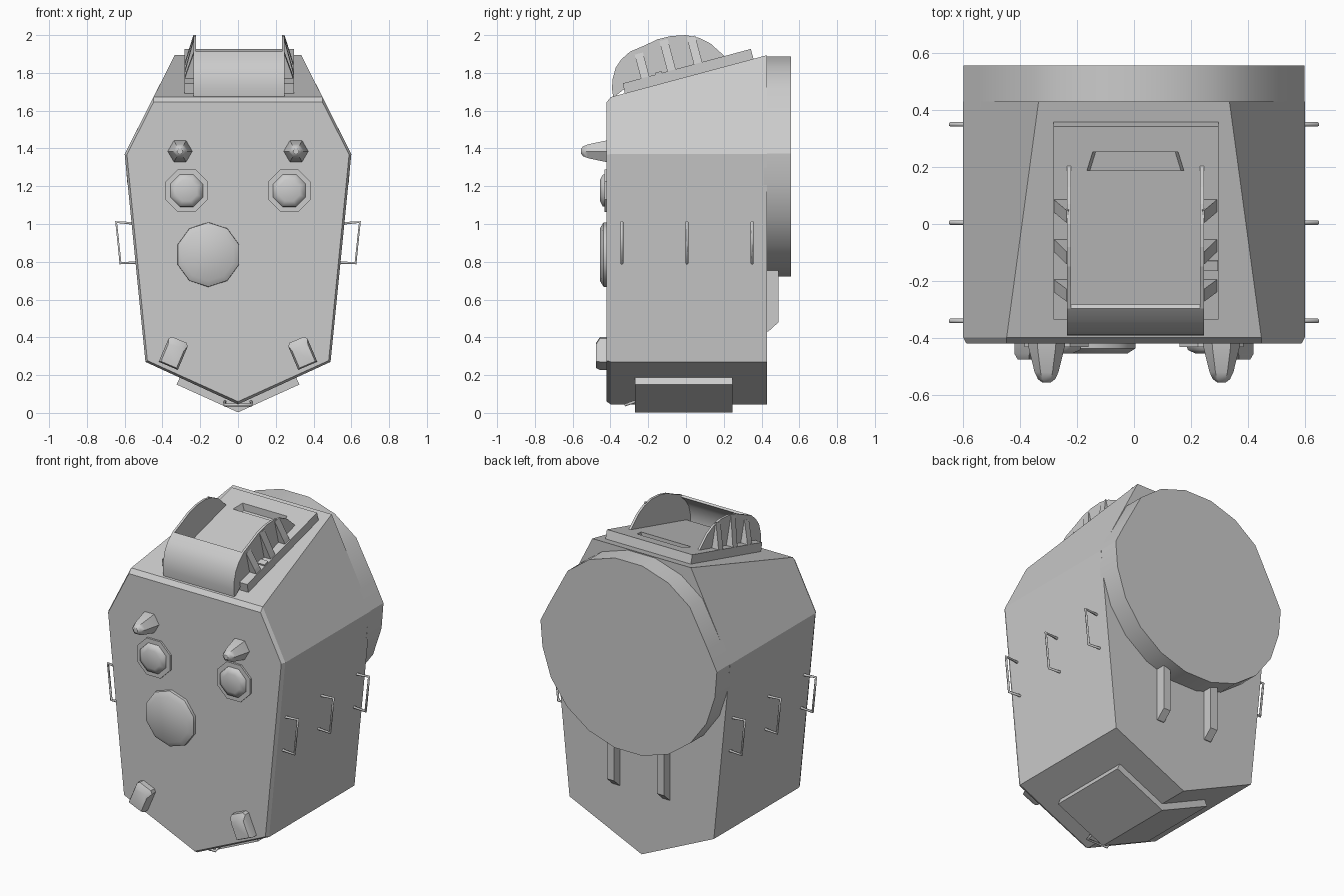
import bpy, bmesh, math
from mathutils import Vector

if "Cube" in bpy.data.objects:
    bpy.data.objects.remove(bpy.data.objects["Cube"])

SLOPE = 0.2687


def roof(y):
    return 1.672 + (y + 0.4) * SLOPE


def loft(name, loops, smooth=None):
    """Skin matching closed loops of 3D points and cap both ends."""
    bm = bmesh.new()
    rings = [[bm.verts.new(p) for p in loop] for loop in loops]
    n = len(rings[0])
    for a, b in zip(rings, rings[1:]):
        for i in range(n):
            j = (i + 1) % n
            bm.faces.new((a[i], a[j], b[j], b[i]))
    bm.faces.new(rings[0])
    bm.faces.new(rings[-1])
    bmesh.ops.recalc_face_normals(bm, faces=bm.faces)
    me = bpy.data.meshes.new(name)
    bm.to_mesh(me)
    bm.free()
    ob = bpy.data.objects.new(name, me)
    bpy.context.collection.objects.link(ob)
    if smooth:
        bpy.ops.object.select_all(action='DESELECT')
        ob.select_set(True)
        bpy.context.view_layer.objects.active = ob
        bpy.ops.object.shade_smooth_by_angle(angle=math.radians(smooth))
    return ob


def along_y(name, pts, y0, y1, smooth=None):
    return loft(name, [[(x, y, z) for x, z in pts] for y in (y0, y1)], smooth)


def along_x(name, pts, x0, x1, smooth=None):
    return loft(name, [[(x, y, z) for y, z in pts] for x in (x0, x1)], smooth)


def lathe(name, cx, cz, sides, rings, turn=0.0, smooth=40):
    """Low-poly turned part on the front; rings are (y, radius)."""
    ang = [2 * math.pi * (i + turn) / sides for i in range(sides)]
    return loft(name, [[(cx + r * math.cos(a), y, cz + r * math.sin(a)) for a in ang]
                       for y, r in rings], smooth)


def wire(name, pts, r):
    cu = bpy.data.curves.new(name, 'CURVE')
    cu.dimensions = '3D'
    cu.bevel_depth = r
    cu.bevel_resolution = 1
    cu.use_fill_caps = True
    sp = cu.splines.new('POLY')
    sp.points.add(len(pts) - 1)
    for p, co in zip(sp.points, pts):
        p.co = (*co, 1)
    ob = bpy.data.objects.new(name, cu)
    bpy.context.collection.objects.link(ob)
    return ob


def mirrored(half):
    """Right-hand outline from bottom to top, completed on the left."""
    return half + [(-x, z) for x, z in reversed(half) if abs(x) > 1e-6]


# Main body: coffin outline with chamfered front and sloping roof
sections = [
    (-0.42, [(0, 0.06), (0.48, 0.277), (0.588, 1.368), (0.447, 1.645)]),
    (-0.398, [(0, 0.045), (0.49, 0.27), (0.60, 1.37), (0.447, 1.672)]),
    (0.43, [(0, 0.045), (0.49, 0.27), (0.60, 1.37), (0.335, 1.894)])]
loft("body", [[(x, y, z) for x, z in mirrored(h)] for y, h in sections])

# Large rear drum, trimmed flush with the body sides
half = []
for i in range(10):
    a = math.radians(-81 + 18 * i)
    half.append((0.593 * math.cos(a), 1.305 + 0.59 * math.sin(a)))
half[5] = (0.599, 1.372)
half[6] = (0.54, 1.489)
half[7] = (0.415, 1.722)
along_y("rear_drum", mirrored(half), 0.41, 0.556, 30)

# Rear struts below the drum
for s in (-1, 1):
    along_x("rear_strut", [(0.42, 0.43), (0.435, 0.43), (0.49, 0.48), (0.49, 0.80), (0.42, 0.80)],
            s * 0.17 - 0.024, s * 0.17 + 0.024)

# V-shaped keel plate
along_y("keel_plate", [(0, 0.003), (0.325, 0.15), (0.305, 0.194), (0, 0.06),
                       (-0.305, 0.194), (-0.325, 0.15)], -0.27, 0.245)
wire("keel_loop", [(-0.07, -0.27, 0.06), (-0.07, -0.32, 0.042),
                   (0.07, -0.32, 0.042), (0.07, -0.27, 0.06)], 0.008)

# Side grab handles, front knobs, round lamps and feet
for s in (-1, 1):
    for y in (-0.34, 0.005, 0.35):
        wire("grab_handle", [(s * 0.55, y, 1.003), (s * 0.645, y, 1.01),
                             (s * 0.622, y, 0.792), (s * 0.53, y, 0.797)], 0.008)
    lathe("front_knob", s * 0.307, 1.385, 6,
          [(-0.41, 0.066), (-0.43, 0.064), (-0.52, 0.042), (-0.545, 0.03), (-0.556, 0.015)])
    lathe("lamp_rim", s * 0.272, 1.177, 8, [(-0.41, 0.122), (-0.432, 0.122)], 0.5, 20)
    lathe("lamp_lens", s * 0.272, 1.177, 8,
          [(-0.425, 0.095), (-0.442, 0.09), (-0.455, 0.06)], 0.5, 50)
    foot = []
    for w, z0, z1, y in ((0.055, -0.075, 0.075, -0.41), (0.055, -0.075, 0.075, -0.455),
                         (0.045, -0.068, 0.045, -0.476)):
        ring = []
        for u, v in ((-w, z0), (w, z0), (w, z1 - 0.015), (w - 0.015, z1),
                     (0.015 - w, z1), (-w, z1 - 0.015)):
            t = s * math.radians(23)
            ring.append((s * 0.34 + u * math.cos(t) - v * math.sin(t), y,
                         0.318 + u * math.sin(t) + v * math.cos(t)))
        foot.append(ring)
    loft("front_foot", foot, 40)

# Large off-centre front dome
lathe("front_dome", -0.157, 0.838, 10,
      [(-0.41, 0.172), (-0.437, 0.17), (-0.455, 0.14)], 0.5, 50)

# Sloping roof plate with a slot
plate = along_x("roof_plate", [(-0.32, roof(-0.32) - 0.02), (0.362, roof(0.362) - 0.02),
                               (0.343, roof(0.343) + 0.055), (-0.335, roof(-0.335) + 0.055)],
                -0.283, 0.297)
cut = loft("slot_cutter", [
    [(0.005 + sx * w, y, roof(y) + h) for sx, w, y in
     ((-1, w0, 0.187), (1, w0, 0.187), (1, w1, 0.252), (-1, w1, 0.252))]
    for h, w0, w1 in ((0.012, 0.16, 0.14), (0.075, 0.175, 0.155))])
cut.hide_render = True
cut.hide_set(True)
mod = plate.modifiers.new("slot", 'BOOLEAN')
mod.operation = 'DIFFERENCE'
mod.object = cut
mod.solver = 'EXACT'

# Curved visor shell at the front of the hatch
outer = [(-0.385, 1.665), (-0.392, 1.72), (-0.388, 1.77), (-0.372, 1.828),
         (-0.342, 1.872), (-0.297, 1.912)]
inner = [(y + 0.014, z - 0.008) for y, z in reversed(outer)]
along_x("visor_shell", outer + inner, -0.235, 0.246, 40)

# Arched side walls with triangular ribs
arch = [(-0.385, 1.668), (-0.392, 1.72), (-0.388, 1.77), (-0.372, 1.828), (-0.342, 1.872),
        (-0.297, 1.912), (-0.22, 1.945), (-0.15, 1.978), (-0.08, 1.995), (0, 2.0),
        (0.07, 1.985), (0.13, 1.955), (0.205, 1.888), (0.205, 1.86), (-0.32, 1.72)]
up = Vector((0, -SLOPE, 1)).normalized()
for s in (-1, 1):
    x = 0.005 + s * 0.234
    along_x("hatch_side", arch, x - 0.007, x + 0.007)
    for y, h in ((-0.215, 0.135), (-0.075, 0.17), (0.065, 0.15)):
        rings = []
        for d in (-0.022, 0.022):
            base = Vector((0, y + d, roof(y + d) + 0.05))
            rings.append([base + Vector((x, 0, 0)),
                          base + Vector((x + s * 0.053, 0, 0)),
                          base + Vector((x + s * 0.045, 0, 0)) + up * 0.03,
                          base + Vector((x + s * 0.008, 0, 0)) + up * h,
                          base + Vector((x, 0, 0)) + up * h])
        loft("hatch_rib", rings)

# Small latch on the right of the hatch
along_x("hatch_latch", [(-0.155, 1.76), (-0.12, 1.77), (-0.13, 1.81), (-0.165, 1.80)], 0.24, 0.295)
